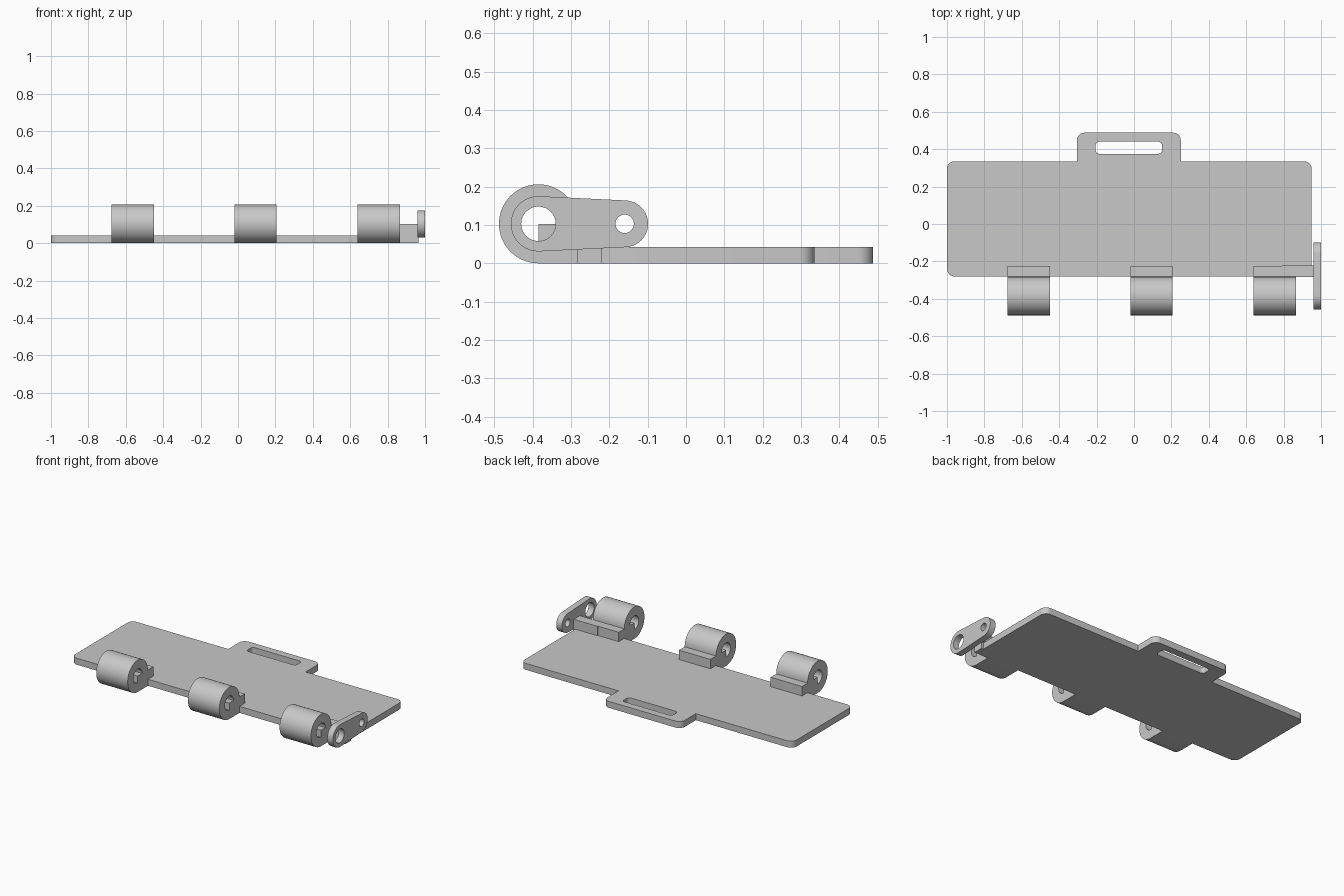
import bpy, bmesh
from math import sin, cos, radians

if "Cube" in bpy.data.objects:
    bpy.data.objects.remove(bpy.data.objects["Cube"])

# Single flat colour
grey = bpy.data.materials.new("plain grey")
grey.use_nodes = True
colour = (0.58, 0.58, 0.58, 1)
grey.diffuse_color = colour
grey.node_tree.nodes["Principled BSDF"].inputs["Base Color"].default_value = colour


def arc(cu, cv, r, start, end, steps=8):
    """Points on a circular arc, angles in degrees."""
    angles = [radians(start + (end - start) * i / steps) for i in range(steps + 1)]
    return [(cu + r * cos(a), cv + r * sin(a)) for a in angles]


def circle(cu, cv, r, steps=48):
    return arc(cu, cv, r, 0, 360, steps)[:-1]


def rounded_box(u0, u1, v0, v1, r):
    return (arc(u0 + r, v0 + r, r, 180, 270) + arc(u1 - r, v0 + r, r, 270, 360)
            + arc(u1 - r, v1 - r, r, 0, 90) + arc(u0 + r, v1 - r, r, 90, 180))


def prism(name, loops, axis, low, high):
    """Fill an outline with its holes and extrude it along x or z."""
    bm = bmesh.new()
    edges = []
    for loop in loops:
        verts = [bm.verts.new((low, u, v) if axis == "x" else (u, v, low)) for u, v in loop]
        edges += [bm.edges.new((a, b)) for a, b in zip(verts, verts[1:] + verts[:1])]
    bmesh.ops.triangle_fill(bm, edges=edges, use_beauty=True)
    bmesh.ops.dissolve_limit(bm, angle_limit=0.01, verts=[], edges=bm.edges[:])
    extruded = bmesh.ops.extrude_face_region(bm, geom=bm.faces[:], use_keep_orig=True)
    moved = [g for g in extruded["geom"] if isinstance(g, bmesh.types.BMVert)]
    depth = high - low
    bmesh.ops.translate(bm, verts=moved, vec=(depth, 0, 0) if axis == "x" else (0, 0, depth))
    bmesh.ops.recalc_face_normals(bm, faces=bm.faces[:])
    mesh = bpy.data.meshes.new(name)
    bm.to_mesh(mesh)
    bm.free()
    mesh.materials.append(grey)
    obj = bpy.data.objects.new(name, mesh)
    bpy.context.collection.objects.link(obj)
    bpy.ops.object.select_all(action="DESELECT")
    obj.select_set(True)
    bpy.context.view_layer.objects.active = obj
    bpy.ops.object.shade_smooth_by_angle(angle=radians(30))
    return obj


# Base plate with rear tab and handle slot
plate = (arc(-0.96, -0.24, 0.04, 180, 270) + arc(0.91, -0.24, 0.04, 270, 360)
         + arc(0.91, 0.295, 0.04, 0, 90) + [(0.25, 0.335)]
         + arc(0.21, 0.448, 0.04, 0, 90) + arc(-0.265, 0.448, 0.04, 90, 180)
         + [(-0.305, 0.335)] + arc(-0.96, 0.295, 0.04, 90, 180))
slot = rounded_box(-0.205, 0.15, 0.375, 0.44, 0.02)
prism("base_plate", [plate, slot], "z", 0, 0.042)

# Hinge knuckles: round barrel on a foot, bore closed in its lower rear quarter
CY, CZ, R = -0.385, 0.103, 0.103
BORE = 0.045
barrel = arc(CY, CZ, R, 0, 270, 48) + [(-0.225, 0), (-0.225, CZ)]
bore = arc(CY, CZ, BORE, 0, 270, 36) + [(CY, CZ)]
for side, x in (("right", -0.675), ("middle", -0.018), ("left", 0.64)):
    prism(side + "_knuckle", [barrel, bore], "x", x, x + 0.225)

# Arm from the left knuckle to the end link
foot = [(-0.283, 0), (-0.221, 0), (-0.221, CZ), (-0.283, CZ)]
prism("link_arm", [foot], "x", 0.79, 0.965)

# End link with two eyes
link = arc(CY, CZ, 0.072, 87.5, 272.5, 32) + arc(-0.16, CZ, 0.061, -87.5, 87.5, 32)
prism("end_link", [link, circle(CY, CZ, BORE), circle(-0.16, CZ, 0.024)], "x", 0.96, 1.0)
